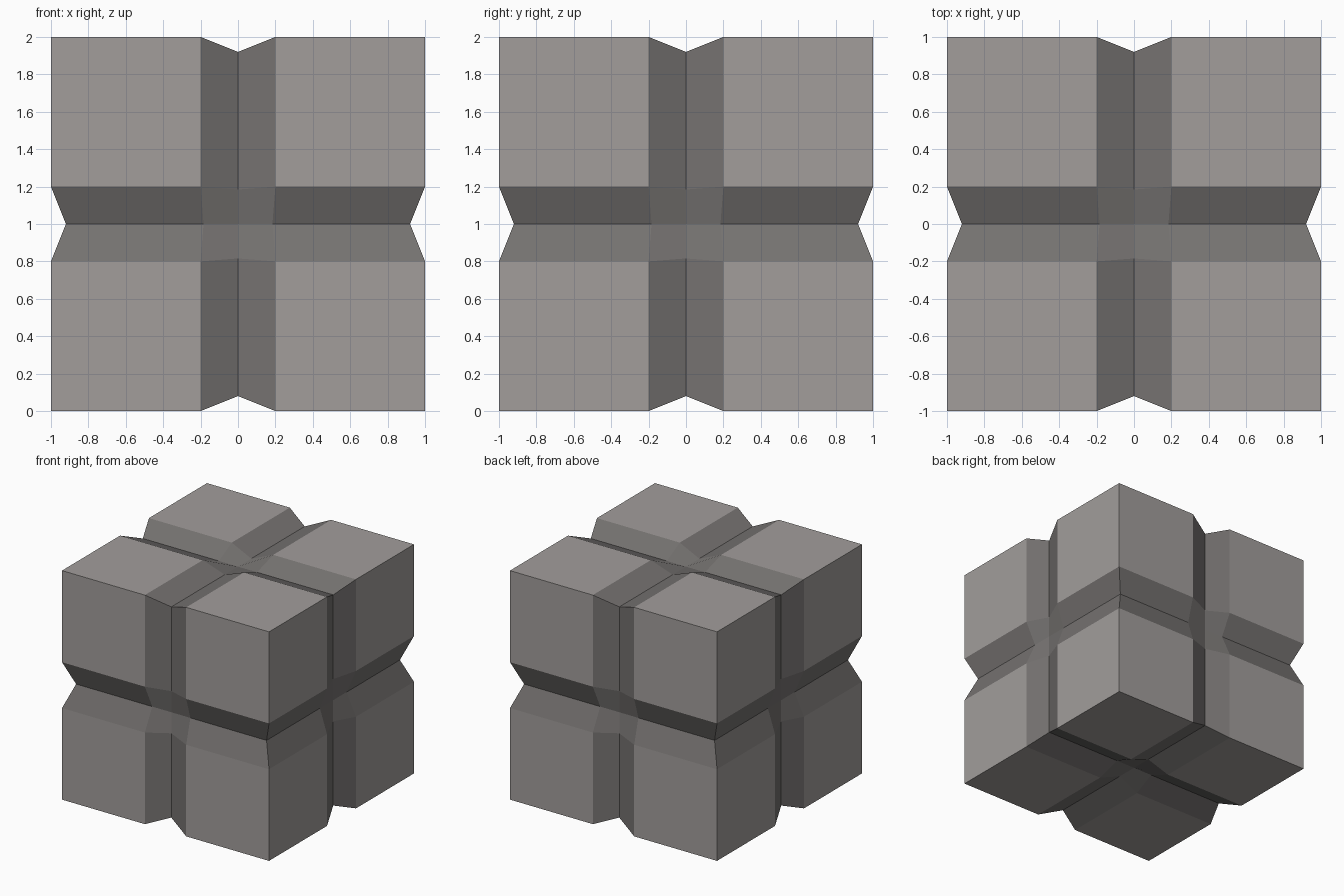
import bpy, bmesh
from mathutils import Vector

if "Cube" in bpy.data.objects:
    bpy.data.objects.remove(bpy.data.objects["Cube"])

GROOVE_HALF = 0.2    # half width of each groove
GROOVE_SCALE = 0.92  # groove floor, scaled towards the cube centre


def make_material(name, color):
    mat = bpy.data.materials.new(name)
    mat.diffuse_color = (*color, 1)
    mat.use_nodes = True
    mat.node_tree.nodes["Principled BSDF"].inputs["Base Color"].default_value = mat.diffuse_color
    return mat


# Cube with a 4 x 4 grid on every side
bm = bmesh.new()
bmesh.ops.create_cube(bm, size=2)
bmesh.ops.subdivide_edges(bm, edges=bm.edges[:], cuts=3, use_grid_fill=True)

groove_verts = set()
for v in bm.verts:
    # Slide the inner loops to the groove borders
    on_groove = any(abs(c) < 0.01 for c in v.co)
    v.co = Vector([c * GROOVE_HALF / 0.5 if abs(c) < 0.6 else c for c in v.co])
    # Pull the middle loops inwards to form the V grooves
    if on_groove:
        v.co *= GROOVE_SCALE
        groove_verts.add(v)

# Groove faces use the darker second material
for f in bm.faces:
    f.material_index = int(any(v in groove_verts for v in f.verts))

bmesh.ops.translate(bm, verts=bm.verts[:], vec=(0, 0, 1))
bmesh.ops.recalc_face_normals(bm, faces=bm.faces[:])

# Grooved block object
mesh = bpy.data.meshes.new("grooved_block")
bm.to_mesh(mesh)
bm.free()
mesh.materials.append(make_material("block_grey", (0.36, 0.34, 0.33)))
mesh.materials.append(make_material("groove_dark_grey", (0.18, 0.17, 0.165)))
block = bpy.data.objects.new("grooved_block", mesh)
bpy.context.collection.objects.link(block)
